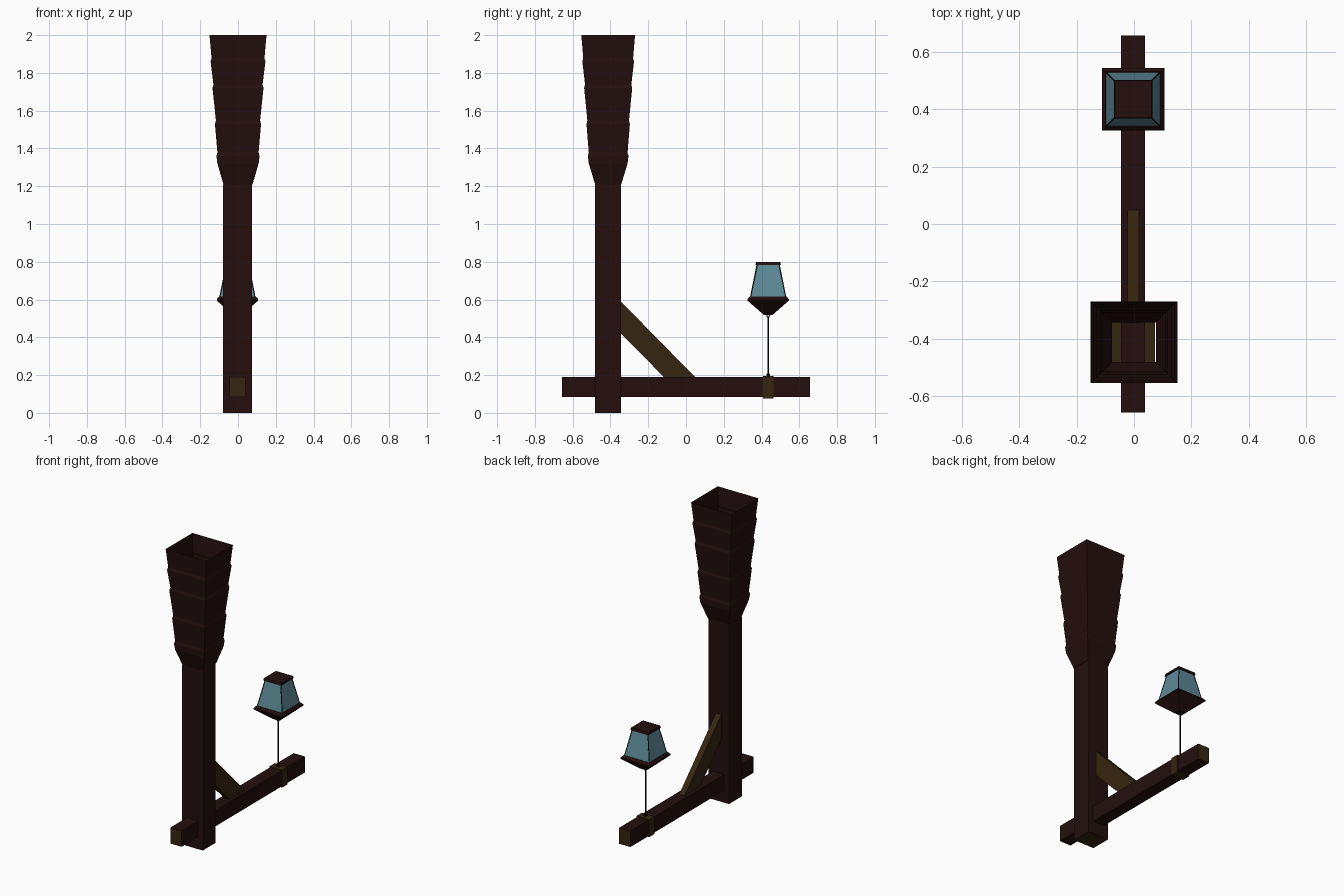
import bpy, bmesh
from mathutils import Vector

cube = bpy.data.objects.get("Cube")
if cube:
    bpy.data.objects.remove(cube, do_unlink=True)


def material(name, rgb):
    m = bpy.data.materials.new(name)
    m.use_nodes = True
    m.diffuse_color = (*rgb, 1)
    bsdf = m.node_tree.nodes["Principled BSDF"]
    bsdf.inputs["Base Color"].default_value = (*rgb, 1)
    bsdf.inputs["Roughness"].default_value = 0.9
    return m


WOOD = material("dark red wood", (0.018, 0.0045, 0.0045))
GRAIN = material("brown end grain", (0.037, 0.018, 0.005))
GLASS = material("blue glass", (0.11, 0.25, 0.31))
IRON = material("black iron", (0.006, 0.004, 0.003))


def finish(name, bm, mats, rule=None):
    bmesh.ops.recalc_face_normals(bm, faces=bm.faces)
    if rule:
        for f in bm.faces:
            f.material_index = rule(f)
    mesh = bpy.data.meshes.new(name)
    bm.to_mesh(mesh)
    bm.free()
    for m in mats:
        mesh.materials.append(m)
    obj = bpy.data.objects.new(name, mesh)
    bpy.context.collection.objects.link(obj)
    return obj


def square_loft(name, centre, rings, mats, bottom=True, top=True, rule=None):
    """Stack rectangular rings given as (z, half x, half y)."""
    bm = bmesh.new()
    cx, cy = centre
    loops = [[bm.verts.new((cx + sx * hx, cy + sy * hy, z))
              for sx, sy in ((-1, -1), (1, -1), (1, 1), (-1, 1))]
             for z, hx, hy in rings]
    for a, b in zip(loops, loops[1:]):
        for i in range(4):
            j = (i + 1) % 4
            bm.faces.new((a[i], a[j], b[j], b[i]))
    if bottom:
        bm.faces.new(loops[0][::-1])
    if top:
        bm.faces.new(loops[-1])
    return finish(name, bm, mats, rule)


def rod(name, start, end, radius, mat, sides=8):
    a, b = Vector(start), Vector(end)
    d = b - a
    bpy.ops.mesh.primitive_cylinder_add(vertices=sides, radius=radius, depth=d.length,
                                        location=(a + b) / 2)
    o = bpy.context.object
    o.rotation_euler = d.to_track_quat('Z', 'Y').to_euler()
    o.name = name
    o.data.materials.append(mat)


def ring(name, centre):
    bpy.ops.mesh.primitive_torus_add(major_segments=12, minor_segments=6, major_radius=0.009,
                                     minor_radius=0.003, location=centre,
                                     rotation=(1.5708, 0, 0.785))
    bpy.context.object.name = name
    bpy.context.object.data.materials.append(IRON)


X = -0.003
POST_Y, LAMP_Y = -0.412, 0.435

# Hollow post with a bare end-grain bottom
square_loft("post", (X, POST_Y), [(0, 0.077, 0.069), (1.21, 0.077, 0.069)],
            [WOOD, GRAIN], top=False, rule=lambda f: int(abs(f.normal.z) > 0.9))

# Flared, tiered head, open at the top
tiers = [(1.21, 0.077), (1.32, 0.109)]
for z, half in ((1.37, 0.114), (1.54, 0.122), (1.73, 0.135), (1.87, 0.145)):
    tiers += [(z - 0.01, half), (z + 0.008, half - 0.005)]
tiers.append((2.0, 0.151))
square_loft("flared_head", (0, POST_Y),
            [(z, h, h * 0.942 if z > 1.25 else 0.069) for z, h in tiers],
            [WOOD], bottom=False, top=False)

# Cross beam with end-grain tips
square_loft("cross_beam", (X, 0), [(0.083, 0.042, 0.657), (0.19, 0.042, 0.657)],
            [WOOD, GRAIN], rule=lambda f: int(abs(f.normal.y) > 0.9))

# Diagonal brace
bm = bmesh.new()
outline = ((-0.345, 0.59), (0.05, 0.188), (-0.115, 0.188), (-0.345, 0.42))
face = bm.faces.new([bm.verts.new((X - 0.02, y, z)) for y, z in outline])
side = bmesh.ops.extrude_face_region(bm, geom=[face])["geom"]
bmesh.ops.translate(bm, vec=(0.04, 0, 0),
                    verts=[v for v in side if isinstance(v, bmesh.types.BMVert)])
finish("brace", bm, [GRAIN])

# Strap around the beam, rod and its rings
square_loft("beam_strap", (X, LAMP_Y), [(0.077, 0.047, 0.028), (0.195, 0.047, 0.028)], [GRAIN])
rod("lamp_rod", (X, LAMP_Y, 0.19), (X, LAMP_Y, 0.507), 0.0045, IRON)
ring("upper_ring", (X, LAMP_Y, 0.514))
ring("lower_ring", (X, LAMP_Y, 0.2))

# Lantern
square_loft("lantern_base", (X, LAMP_Y),
            [(z, h, h) for z, h in ((0.518, 0.022), (0.53, 0.036), (0.594, 0.109),
                                    (0.603, 0.109), (0.617, 0.097))], [WOOD])
square_loft("lantern_glass", (X, LAMP_Y), [(0.616, 0.094, 0.094), (0.785, 0.059, 0.059)],
            [GLASS])
square_loft("lantern_cap", (X, LAMP_Y), [(0.783, 0.067, 0.067), (0.799, 0.064, 0.064)], [WOOD])
for sx, side_x in ((-1, "right"), (1, "left")):
    for sy, side_y in ((-1, "front"), (1, "back")):
        rod(f"lantern_bar_{side_y}_{side_x}",
            (X + sx * 0.093, LAMP_Y + sy * 0.093, 0.612),
            (X + sx * 0.058, LAMP_Y + sy * 0.058, 0.788), 0.003, IRON, 6)
